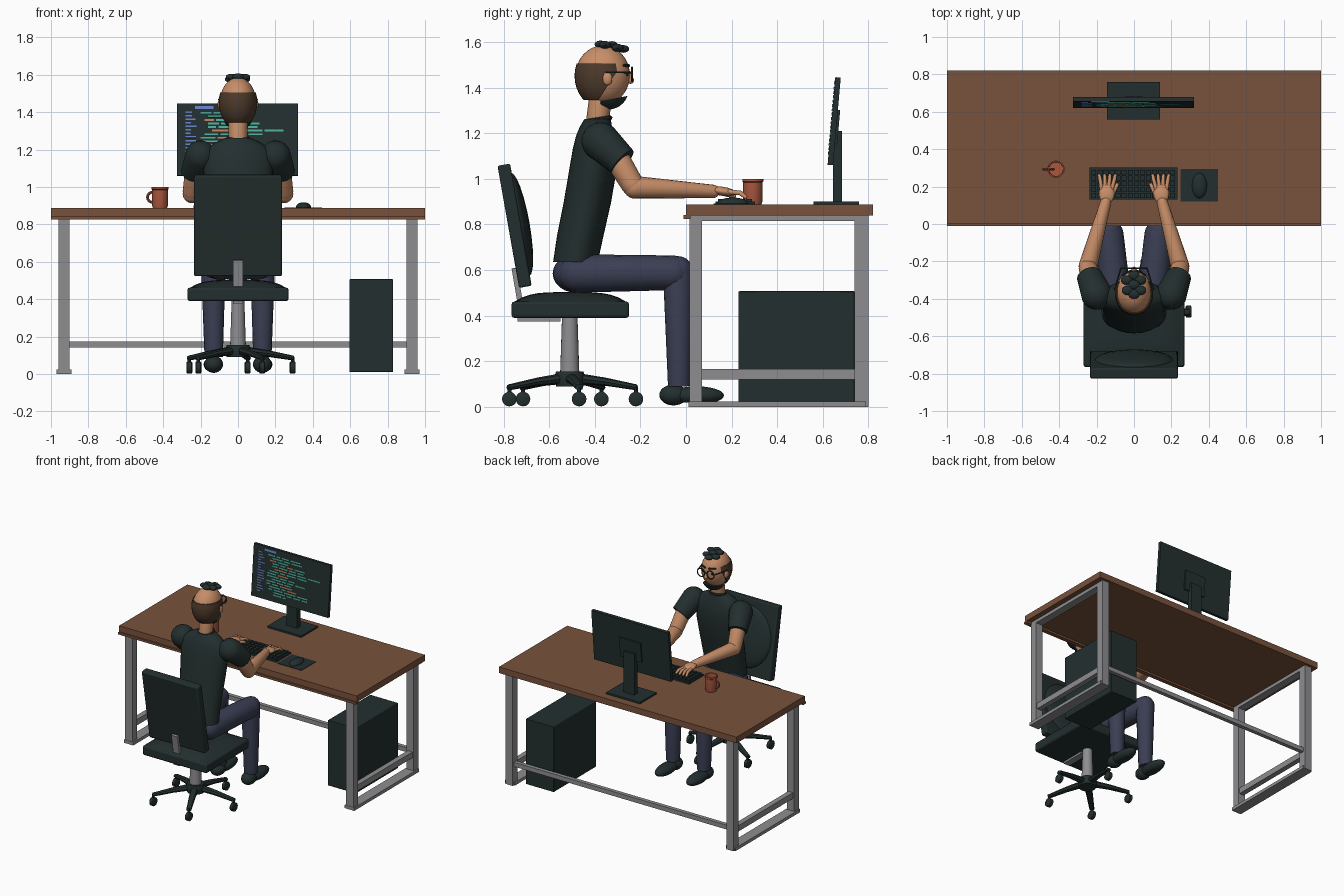
import bpy, bmesh, math, random
from math import sin, cos, pi
from mathutils import Vector, Matrix

if "Cube" in bpy.data.objects:
    bpy.data.objects.remove(bpy.data.objects["Cube"])
random.seed(4)
made = []


def material(name, *rgb):
    m = bpy.data.materials.new(name)
    m.use_nodes = True
    m.diffuse_color = (*rgb, 1)
    m.node_tree.nodes["Principled BSDF"].inputs["Base Color"].default_value = (*rgb, 1)
    return m


wood = material("walnut wood", .19, .085, .045)
dark = material("charcoal", .017, .028, .028)
metal = material("grey metal", .27, .27, .28)
clay = material("terracotta", .4, .095, .05)
denim = material("navy denim", .042, .048, .085)
skin = material("skin", .57, .27, .14)
brown = material("brown hair", .075, .042, .024)
blue = material("code blue", .14, .23, .6)
teal = material("code teal", .08, .45, .33)
orange = material("code orange", .55, .22, .1)


def finish(name, bm, mat, matrix=None, bevel=0):
    bmesh.ops.recalc_face_normals(bm, faces=bm.faces)
    me = bpy.data.meshes.new(name)
    bm.to_mesh(me)
    bm.free()
    me.materials.append(mat)
    ob = bpy.data.objects.new(name, me)
    bpy.context.collection.objects.link(ob)
    if matrix:
        ob.matrix_world = matrix
    if bevel:
        b = ob.modifiers.new("soft edges", "BEVEL")
        b.width, b.segments = bevel, 2
    made.append(ob)
    return ob


def boxes(name, mat, spans, matrix=None, bevel=0):
    # each span is (x0, x1, y0, y1, z0, z1)
    bm = bmesh.new()
    for x0, x1, y0, y1, z0, z1 in spans:
        m = Matrix.Translation(((x0 + x1) / 2, (y0 + y1) / 2, (z0 + z1) / 2))
        bmesh.ops.create_cube(bm, size=1, matrix=m @ Matrix.Diagonal((x1 - x0, y1 - y0, z1 - z0, 1)))
    return finish(name, bm, mat, matrix, bevel)


def loft(name, mat, rings, axis=(0, 0, 1), matrix=None, n=20):
    # each ring is (centre, radius a, radius b), all square to one axis
    d = Vector(axis).normalized()
    u = Vector((1, 0, 0)) if abs(d.x) < .9 else Vector((0, 1, 0))
    u = (u - d * u.dot(d)).normalized()
    v = d.cross(u)
    bm = bmesh.new()
    loops = [[bm.verts.new(Vector(c) + u * a * cos(2 * pi * i / n) + v * b * sin(2 * pi * i / n))
              for i in range(n)] for c, a, b in rings]
    for p, q in zip(loops, loops[1:]):
        for i in range(n):
            bm.faces.new((p[i], p[(i + 1) % n], q[(i + 1) % n], q[i]))
    bm.faces.new(loops[0][::-1])
    bm.faces.new(loops[-1])
    return finish(name, bm, mat, matrix)


def limb(name, mat, p, q, r, s, round_end=True, n=16):
    p, q = Vector(p), Vector(q)
    d = (q - p).normalized()
    steps = [i * pi / 10 for i in range(6)]
    rings = [(p - d * r * cos(a), max(r * sin(a), r * .03), max(r * sin(a), r * .03)) for a in steps]
    if round_end:
        rings += [(q + d * s * sin(a), max(s * cos(a), s * .03), max(s * cos(a), s * .03)) for a in steps]
    else:
        rings.append((q, s, s))
    return loft(name, mat, rings, d, n=n)


def ball(name, mat, loc, radii, cuts=(), tilt=0, n=24):
    # cuts are (point, normal); the side the normal points to is removed
    bm = bmesh.new()
    bmesh.ops.create_uvsphere(bm, u_segments=n, v_segments=n // 2, radius=1)
    bmesh.ops.transform(bm, verts=bm.verts, matrix=Matrix.Translation(loc)
                        @ Matrix.Rotation(tilt, 4, "X") @ Matrix.Diagonal((*radii, 1)))
    for co, no in cuts:
        bmesh.ops.bisect_plane(bm, geom=bm.verts[:] + bm.edges[:] + bm.faces[:],
                               plane_co=co, plane_no=no, clear_outer=True)
        bmesh.ops.holes_fill(bm, edges=[e for e in bm.edges if e.is_boundary])
    return finish(name, bm, mat)


def ring(name, mat, loc, rot, big, small):
    bpy.ops.mesh.primitive_torus_add(location=loc, rotation=rot, major_radius=big, minor_radius=small,
                                     major_segments=24, minor_segments=8)
    ob = bpy.context.object
    ob.name = name
    ob.data.materials.append(mat)
    made.append(ob)


# Desk
boxes("desk_top", wood, [(-1, 1, 0, .82, .84, .887), (-1, 1, -.012, .02, .825, .842)])
for s, side in ((-1, "left"), (1, "right")):
    a, b = sorted((s * .9, s * .96))
    c, d = sorted((s * .89, s * .97))
    boxes("desk_frame_" + side, metal, [
        (a, b, .015, .07, 0, .84), (a, b, .74, .8, 0, .84), (c, d, .012, .79, 0, .024),
        (a + .01, b - .01, .07, .74, .12, .165), (a, b, .07, .74, .815, .84)])
boxes("desk_cross_rail", metal, [(-.9, .9, .755, .785, .142, .175)])

# Computer case
boxes("computer_case", dark, [(.595, .83, .23, .74, .01, .507)], bevel=.004)

# Monitor
boxes("monitor_stand", dark, [(-.145, .14, .56, .76, .886, .9), (-.045, .045, .645, .685, .9, 1.21)])
tilt = Matrix.Translation((0, .65, 1.253)) @ Matrix.Rotation(-.088, 4, "X")
boxes("monitor_panel", dark, [(-.325, .322, -.012, .012, -.193, .193), (-.09, .09, .01, .022, -.1, .05)], tilt)
bars = {blue: [(-.23, -.13, -.015, -.011, .163, .179)], teal: [], orange: []}
for row in range(16):
    z = .142 - row * .019
    bars[blue].append((-.28, -.28 + random.uniform(.025, .06), -.015, -.011, z, z + .008))
    x = -.2 + random.choice((0, .02, .04, .06))
    for k in range(random.randint(2, 4)):
        w = random.uniform(.03, .1)
        bars[random.choice((teal, teal, orange))].append((x, x + w, -.015, -.011, z - .004, z + .005))
        x += w + .012
for m, spans in bars.items():
    boxes("screen_lines_" + m.name.split()[1], m, spans, tilt)

# Keyboard, mouse and mug
boxes("keyboard", dark, [(-.238, .232, .13, .303, .886, .9)])
boxes("keys", dark, [(-.228 + i * .0325, -.202 + i * .0325, .14 + j * .031, .166 + j * .031, .899, .912)
                     for i in range(14) for j in range(5)])
boxes("mouse_mat", dark, [(.248, .45, .12, .295, .886, .891)])
ball("mouse", dark, (.35, .205, .892), (.04, .068, .026))
mx, my = -.417, .293
loft("mug", clay, [((mx, my, z), r, r) for z, r in
                   ((.887, .038), (.9, .042), (.985, .042), (.988, .046), (1.0, .046), (1.0, .039), (.905, .037))], n=28)
ring("mug_handle", clay, (mx - .04, my, .945), (pi / 2, 0, 0), .027, .007)

# Chair base
cy = -.51
for k in range(5):
    a = math.radians(80 + 72 * k)
    m = Matrix.Translation((0, cy, 0)) @ Matrix.Rotation(a - pi / 2, 4, "Z")
    loft("chair_base_arm", dark, [((0, .03, .125), .028, .024), ((0, .16, .11), .023, .018),
                                  ((0, .3, .085), .018, .013)], (0, 1, 0), m, 8)
    x, y = .295 * cos(a), cy + .295 * sin(a)
    loft("caster", dark, [((x + o, y, .034), r, r) for o, r in
                          ((-.016, .026), (-.012, .032), (.012, .032), (.016, .026))], (1, 0, 0))
    loft("caster_stem", dark, [((x, y, .04), .009, .009), ((x, y, .09), .009, .009)], n=8)
loft("chair_hub", dark, [((0, cy, z), r, r) for z, r in ((.09, .06), (.13, .068), (.155, .06))])
loft("gas_column", metal, [((0, cy, .15), .042, .042), ((0, cy, .395), .034, .034)])

# Chair seat with a domed cushion
boxes("seat_pan", dark, [(-.27, .27, -.765, -.25, .39, .462)], bevel=.012)
bm = bmesh.new()
bmesh.ops.create_grid(bm, x_segments=14, y_segments=14, size=1)
for v in bm.verts:
    u, w = v.co.x, v.co.y
    v.co = (u * .262, -.508 + w * .25, .458 + .045 * (1 - u ** 4) * (1 - w ** 4))
finish("seat_cushion", bm, dark)

# Chair back
lean = Matrix.Translation((0, -.748, .795)) @ Matrix.Rotation(.175, 4, "X")
boxes("backrest", dark, [(-.235, .235, -.032, .024, -.272, .272)], lean, .008)
ball("lumbar_cushion", dark, (0, -.728, .8), (.21, .042, .23), tilt=.175)
boxes("back_bracket", metal, [(-.026, .026, -.01, .014, -.08, .08)],
      Matrix.Translation((0, -.742, .53)) @ Matrix.Rotation(.17, 4, "X"))
boxes("back_bracket_foot", metal, [(-.026, .026, -.74, -.55, .375, .392)])

# Torso and neck
loft("shirt", dark, [((0, y, z), a, b) for z, y, a, b in (
    (.635, -.485, .165, .098), (.75, -.464, .165, .102), (.9, -.432, .172, .104), (1.03, -.41, .182, .104),
    (1.13, -.4, .187, .097), (1.19, -.397, .175, .085), (1.23, -.395, .135, .07), (1.262, -.388, .07, .058))], n=32)
ring("collar", dark, (0, -.386, 1.26), (.15, 0, 0), .054, .01)
limb("neck", skin, (0, -.392, 1.22), (0, -.37, 1.4), .05, .05)
ball("hips", denim, (0, -.48, .585), (.165, .105, .085))

# Legs, shoes, arms and hands
for s, side in ((-1, "left"), (1, "right")):
    limb("thigh_" + side, denim, (s * .09, -.475, .585), (s * .132, -.055, .588), .084, .076)
    limb("shin_" + side, denim, (s * .132, -.035, .595), (s * .13, -.03, .09), .066, .049, False)
    ball("shoe_heel_" + side, dark, (s * .13, -.055, .052), (.05, .062, .046))
    ball("shoe_toe_" + side, dark, (s * .132, .045, .05), (.052, .122, .04), [((0, 0, .018), (0, 0, -1))])
    limb("sleeve_" + side, dark, (s * .2, -.375, 1.165), (s * .24, -.278, 1.075), .084, .068, False)
    limb("upper_arm_" + side, skin, (s * .225, -.315, 1.11), (s * .246, -.235, .975), .056, .05)
    limb("forearm_" + side, skin, (s * .246, -.225, .963), (s * .15, .12, .945), .05, .029)
    ball("palm_" + side, skin, (s * .146, .163, .945), (.042, .056, .02), tilt=-.15)
    for k in range(4):
        o = (k - 1.5) * .021
        knuckle = (s * .143 + o * 1.2, .238, .938)
        limb("finger_" + side, skin, (s * .146 + o * .9, .19, .943), knuckle, .011, .0105, n=10)
        limb("fingertip_" + side, skin, knuckle, (s * .143 + o * 1.35, .26, .921), .0105, .009, n=10)
    limb("thumb_" + side, skin, (s * .12, .15, .94), (s * .09, .21, .925), .013, .01, n=10)

# Head, hair and beard
ball("head", skin, (0, -.365, 1.455), (.097, .119, .13), n=32)
ball("side_hair", brown, (0, -.372, 1.452), (.103, .117, .14), [
    ((0, 0, 1.505), (0, 0, 1)), ((0, 0, 1.345), (0, 0, -1)),
    ((0, -.28, 1.505), (0, .16, -.105))], n=32)
ball("beard", dark, (0, -.342, 1.392), (.086, .09, .088), [
    ((0, 0, 1.415), (0, -.2, 1)), ((0, -.385, 1.4), (0, -1, -.15))], n=32)
for x, y, z in ((0, -.275, 1.57), (-.04, -.3, 1.575), (.035, -.3, 1.575), (0, -.325, 1.587),
                (-.035, -.355, 1.588), (.035, -.355, 1.588), (0, -.375, 1.59)):
    ball("hair_curl", dark, (x, y, z), (.032, .026, .017), n=14)

# Face and glasses
limb("nose", skin, (0, -.252, 1.465), (0, -.243, 1.432), .01, .015)
for s, side in ((-1, "left"), (1, "right")):
    ball("ear_" + side, skin, (s * .098, -.345, 1.44), (.012, .022, .03), n=14)
    ball("eye_" + side, dark, (s * .038, -.262, 1.46), (.011, .01, .011), n=12)
    limb("eyebrow_" + side, dark, (s * .018, -.252, 1.497), (s * .06, -.273, 1.498), .007, .005, n=8)
    ring("glasses_rim_" + side, dark, (s * .04, -.237, 1.459), (pi / 2, 0, 0), .03, .004)
    limb("glasses_temple_" + side, dark, (s * .07, -.237, 1.467), (s * .104, -.35, 1.468), .004, .004, n=8)
limb("glasses_bridge", dark, (-.011, -.236, 1.465), (.011, -.236, 1.465), .004, .004, n=8)

# Smooth rounded parts, keep hard edges sharp
bpy.ops.object.select_all(action="DESELECT")
for ob in made:
    ob.select_set(True)
bpy.context.view_layer.objects.active = made[0]
bpy.ops.object.shade_smooth_by_angle(angle=math.radians(40))
